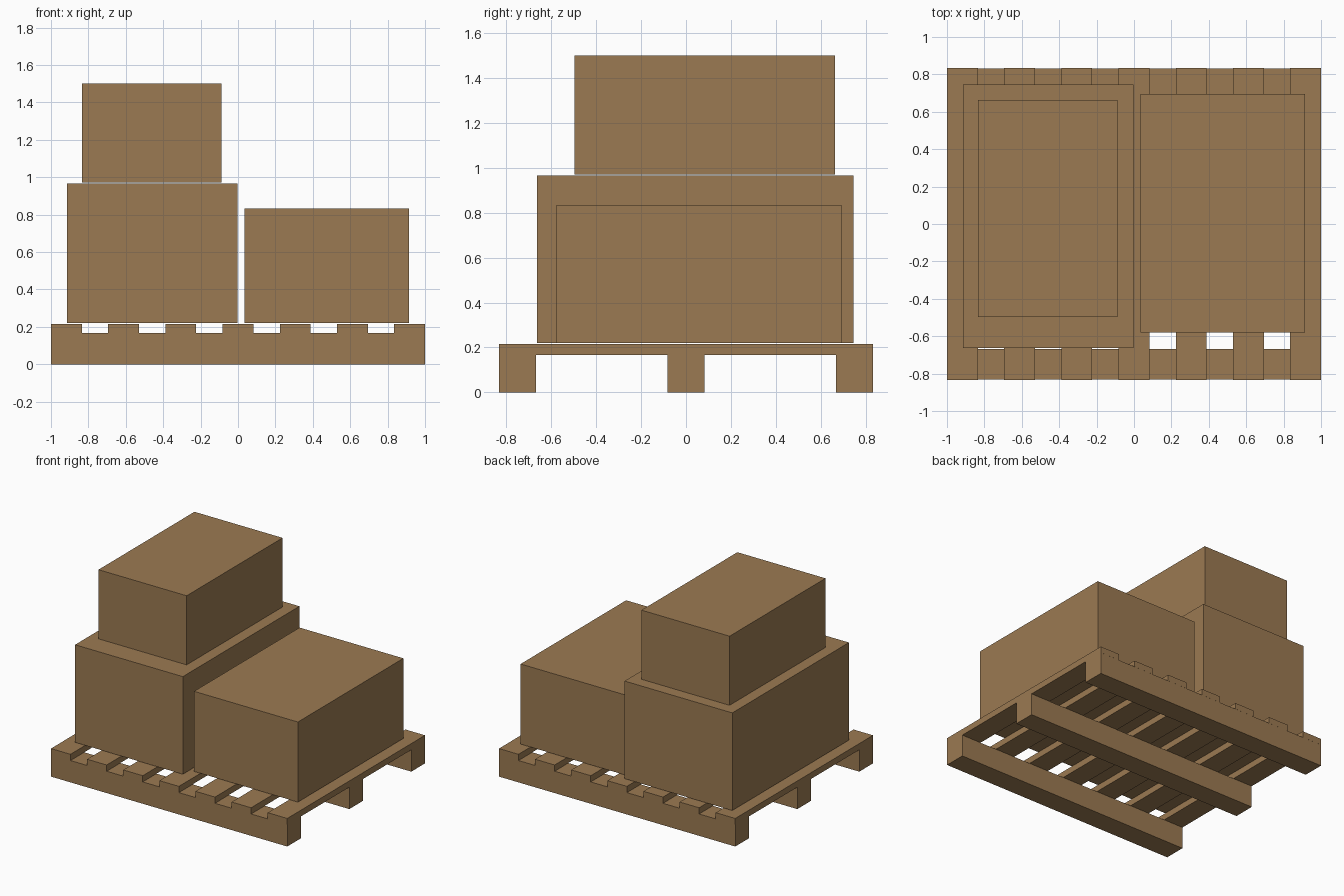
import bpy

cube = bpy.data.objects.get("Cube")
if cube:
    bpy.data.objects.remove(cube, do_unlink=True)

# Single cardboard-brown colour
brown = bpy.data.materials.new("cardboard_brown")
brown.use_nodes = True
colour = (0.33, 0.195, 0.085, 1)
brown.diffuse_color = colour
shader = next(n for n in brown.node_tree.nodes if n.type == 'BSDF_PRINCIPLED')
shader.inputs["Base Color"].default_value = colour
shader.inputs["Roughness"].default_value = 0.9


def block(name, x, y, z):
    """Box spanning the given (low, high) ranges."""
    spans = (x, y, z)
    bpy.ops.mesh.primitive_cube_add(size=1, location=[(a + b) / 2 for a, b in spans])
    obj = bpy.context.object
    obj.name = obj.data.name = name
    obj.scale = [b - a for a, b in spans]
    bpy.ops.object.transform_apply(location=False, rotation=False, scale=True)
    obj.data.materials.append(brown)
    return obj


HALF_DEPTH = 0.833
BOARD = 0.165       # width of every pallet board
RUNNER_TOP = 0.167
DECK_TOP = 0.215

# Pallet runners, along x
for label, cy in (("front", -0.75), ("middle", 0), ("back", 0.75)):
    block(f"pallet_runner_{label}", (-1, 1),
          (cy - BOARD / 2, cy + BOARD / 2), (0, RUNNER_TOP))

# Pallet deck slats, along y
COUNT = 7
pitch = (2 - BOARD) / (COUNT - 1)
for i in range(COUNT):
    left = -1 + i * pitch
    block(f"pallet_slat_{i + 1}", (left, left + BOARD),
          (-HALF_DEPTH, HALF_DEPTH), (RUNNER_TOP, DECK_TOP))

# Stacked boxes
block("tall_box", (-0.915, -0.003), (-0.663, 0.747), (0.22, 0.967))
block("upper_box", (-0.833, -0.087), (-0.497, 0.663), (0.971, 1.5))
block("low_box", (0.034, 0.913), (-0.58, 0.696), (0.22, 0.833))
